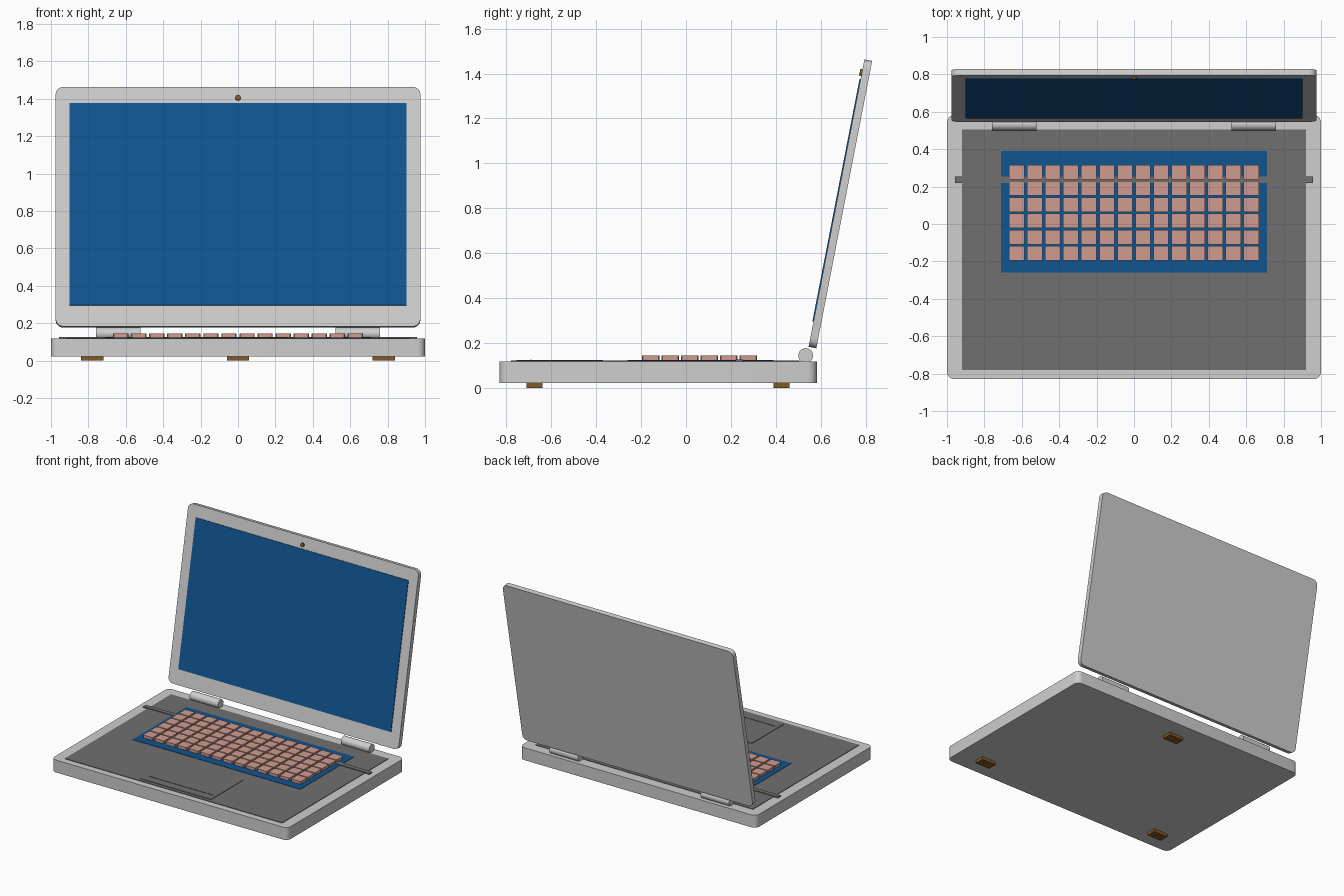
import bpy, bmesh, math
from mathutils import Matrix, Vector

if "Cube" in bpy.data.objects:
    bpy.data.objects.remove(bpy.data.objects["Cube"])


def material(name, rgb):
    m = bpy.data.materials.new(name)
    m.diffuse_color = (*rgb, 1)
    m.use_nodes = True
    m.node_tree.nodes["Principled BSDF"].inputs["Base Color"].default_value = m.diffuse_color
    return m


silver = material("silver", (0.62, 0.62, 0.62))
dark_grey = material("dark grey", (0.16, 0.16, 0.16))
blue = material("blue", (0.005, 0.09, 0.28))
pink = material("pink", (0.62, 0.33, 0.28))
brown = material("brown", (0.22, 0.10, 0.02))


def finish(name, bm, mat, place):
    bm.transform(place)
    mesh = bpy.data.meshes.new(name)
    bm.to_mesh(mesh)
    bm.free()
    mesh.materials.append(mat)
    ob = bpy.data.objects.new(name, mesh)
    bpy.context.collection.objects.link(ob)
    return ob


def slabs(name, boxes, mat, radius=0, axis=2, segments=5, place=Matrix()):
    """Boxes given as (x0, x1, y0, y1, z0, z1); edges along axis are rounded."""
    bm = bmesh.new()
    for x0, x1, y0, y1, z0, z1 in boxes:
        size = Matrix.Diagonal((x1 - x0, y1 - y0, z1 - z0, 1))
        mid = Matrix.Translation(((x0 + x1) / 2, (y0 + y1) / 2, (z0 + z1) / 2))
        bmesh.ops.create_cube(bm, size=1, matrix=mid @ size)
    if radius:
        edges = []
        for e in bm.edges:
            d = (e.verts[0].co - e.verts[1].co).normalized()
            if abs(d[axis]) > 0.99:
                edges.append(e)
        bmesh.ops.bevel(bm, geom=edges, offset=radius, segments=segments,
                        profile=0.5, affect='EDGES')
    return finish(name, bm, mat, place)


def cylinder(name, radius, depth, turn, centre, mat, place=Matrix()):
    bm = bmesh.new()
    bmesh.ops.create_cone(bm, cap_ends=True, segments=32, radius1=radius, radius2=radius,
                          depth=depth, matrix=Matrix.Translation(centre) @ turn)
    return finish(name, bm, mat, place)


smooth = []

# Base body and its dark deck
smooth.append(slabs("base", [(-1, 1, -0.83, 0.583, 0.022, 0.117)], silver, 0.04))
slabs("deck_plate", [(-0.92, 0.92, -0.78, 0.505, 0.112, 0.121)], dark_grey)

# Keyboard tray, cross bar and keys
slabs("keyboard_tray", [(-0.71, 0.71, -0.26, 0.39, 0.116, 0.1235)], blue)
slabs("cross_bar", [(-0.957, 0.957, 0.22, 0.254, 0.115, 0.126)], dark_grey)
keys = []
for col in range(14):
    for row in range(6):
        x, y = (col - 6.5) * 0.0965, 0.06 + (row - 2.5) * 0.0868
        keys.append((x - 0.041, x + 0.041, y - 0.039, y + 0.039, 0.12, 0.145))
slabs("keys", keys, pink, 0.005, segments=1)

# Trackpad with its button line
slabs("trackpad", [(-0.3, 0.3, -0.755, -0.37, 0.116, 0.1245)], dark_grey)
slabs("trackpad_line", [(-0.27, 0.27, -0.693, -0.687, 0.12, 0.127)], dark_grey)

# Three feet: two at the front, one at the back
for name, x, y in (("foot_left", -0.78, -0.675), ("foot_right", 0.78, -0.675),
                   ("foot_back", 0, 0.425)):
    slabs(name, [(x - 0.06, x + 0.06, y - 0.036, y + 0.036, 0, 0.03)], brown)

# Hinge barrels
for side, name in ((-1, "hinge_left"), (1, "hinge_right")):
    smooth.append(cylinder(name, 0.033, 0.24, Matrix.Rotation(math.pi / 2, 4, 'Y'),
                           Vector((side * 0.64, 0.533, 0.144)), silver))

# Lid, screen and camera, built upright then leaned back
lean = Matrix.Translation((0, 0.546, 0.183)) @ Matrix.Rotation(math.radians(-11), 4, 'X')
smooth.append(slabs("lid", [(-0.975, 0.975, 0, 0.035, 0, 1.304)], silver, 0.04, 1, place=lean))
slabs("screen", [(-0.9, 0.9, -0.005, 0.003, 0.114, 1.214)], blue, place=lean)
smooth.append(cylinder("camera", 0.015, 0.016, Matrix.Rotation(math.pi / 2, 4, 'X'),
                       Vector((0, -0.002, 1.244)), brown, lean))

# Smooth the rounded parts, keeping sharp edges
for ob in smooth:
    ob.select_set(True)
bpy.context.view_layer.objects.active = smooth[0]
bpy.ops.object.shade_smooth_by_angle(angle=math.radians(35))
